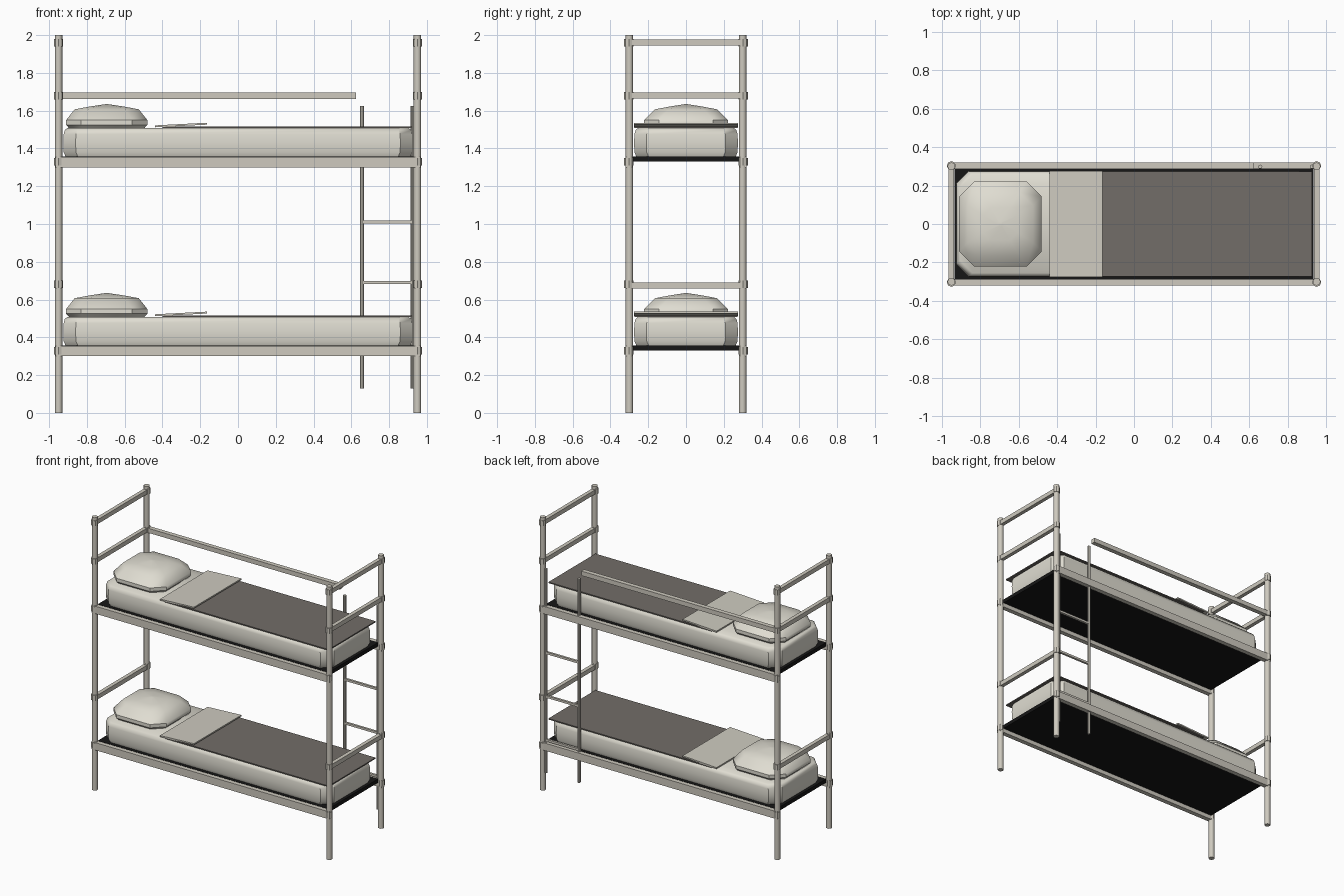
import bpy, bmesh, math
from mathutils import Matrix

if "Cube" in bpy.data.objects:
    bpy.data.objects.remove(bpy.data.objects["Cube"])


def material(name, rgb):
    m = bpy.data.materials.new(name)
    m.diffuse_color = (*rgb, 1)
    m.use_nodes = True
    m.node_tree.nodes["Principled BSDF"].inputs["Base Color"].default_value = m.diffuse_color
    return m


FRAME = material("painted_steel", (0.62, 0.59, 0.52))
LINEN = material("linen", (0.74, 0.72, 0.64))
SHEET = material("folded_sheet", (0.62, 0.60, 0.53))
BLANKET = material("grey_blanket", (0.17, 0.155, 0.14))
BLACK = material("black_base", (0.008, 0.008, 0.008))


def finish(bm, name, mat, smooth=False):
    bmesh.ops.recalc_face_normals(bm, faces=bm.faces)
    me = bpy.data.meshes.new(name)
    bm.to_mesh(me)
    bm.free()
    for p in me.polygons:
        p.use_smooth = smooth
    me.materials.append(mat)
    ob = bpy.data.objects.new(name, me)
    bpy.context.collection.objects.link(ob)
    if smooth:
        bpy.ops.object.select_all(action='DESELECT')
        ob.select_set(True)
        bpy.context.view_layer.objects.active = ob
        bpy.ops.object.shade_smooth_by_angle(angle=math.radians(40))
    return ob


def box(name, x, y, z, mat):
    bm = bmesh.new()
    bmesh.ops.create_cube(bm, size=1)
    for v in bm.verts:
        for i, (a, b) in enumerate((x, y, z)):
            v.co[i] = (a + b) / 2 + v.co[i] * (b - a)
    return finish(bm, name, mat)


def tube(name, x, y, z, r, mat, sides=12):
    bm = bmesh.new()
    bmesh.ops.create_cone(bm, cap_ends=True, segments=sides, radius1=r, radius2=r,
                          depth=z[1] - z[0],
                          matrix=Matrix.Translation((x, y, sum(z) / 2)))
    return finish(bm, name, mat, True)


def loft(name, rings, cx, mat):
    """Stack of chamfered rectangles: (z, half x, half y, corner cut)."""
    bm = bmesh.new()
    prev = None
    for k, (z, a, b, c) in enumerate(rings):
        pts = [(a, b - c), (a - c, b), (c - a, b), (-a, b - c),
               (-a, c - b), (c - a, -b), (a - c, -b), (a, c - b)]
        ring = [bm.verts.new((cx + px, py, z)) for px, py in pts]
        if prev:
            for i in range(8):
                j = (i + 1) % 8
                bm.faces.new((prev[i], prev[j], ring[j], ring[i]))
        if k in (0, len(rings) - 1):
            bm.faces.new(ring)
        prev = ring
    return finish(bm, name, mat, True)


# Four posts with collars where bars and rails meet
for sx in (-1, 1):
    for sy in (-1, 1):
        tube("post", sx * .95, sy * .30, (0, 2), .02, FRAME)
        for z in (.33, .68, 1.33, 1.68, 1.96):
            tube("collar", sx * .95, sy * .303, (z - .02, z + .02), .024, FRAME, 8)
    # End bars
    for z in (.675, 1.68, 1.96):
        box("end_bar", (sx * .95 - .014, sx * .95 + .014), (-.32, .32),
            (z - .016, z + .016), FRAME)

for base in (0.0, 1.0):
    # Side rails and black mattress base
    for sy in (-1, 1):
        box("side_rail", (-.965, .965), (sy * .303 - .017, sy * .303 + .017),
            (base + .30, base + .355), FRAME)
    box("mattress_base", (-.935, .935), (-.288, .288), (base + .33, base + .357), BLACK)
    # Mattress with rounded rim
    loft("mattress", [(base + z, .925 - i, .275 - i, .065) for z, i in
                      ((.357, .012), (.38, .002), (.43, 0), (.475, .002),
                       (.497, .008), (.507, .02))], 0, LINEN)
    # Blanket, its turned-down sheet, and pillow
    box("blanket", (-.40, .925), (-.272, .272), (base + .508, base + .516), BLANKET)
    fold = box("folded_sheet", (-.44, -.165), (-.275, .275),
               (base + .512, base + .522), SHEET)
    for v in fold.data.vertices:
        if v.co.x > -.3:
            v.co.z += .014
    loft("pillow", [(base + z, a, b, c) for z, a, b, c in
                    ((.508, .20, .205, .07), (.525, .215, .222, .08),
                     (.55, .215, .222, .08), (.607, .17, .165, .07),
                     (.622, .09, .085, .04), (.634, .01, .01, .004))], -.695, LINEN)

# Guard rail on the back of the top bunk
box("guard_rail", (-.95, .625), (.287, .32), (1.662, 1.695), FRAME)

# Ladder at the back
for x in (.657, .925):
    tube("ladder_stile", x, .298, (.13, 1.625), .0105, FRAME, 8)
for z in (.37, .69, 1.01, 1.33):
    box("ladder_rung", (.657, .925), (.29, .306), (z - .008, z + .008), FRAME)
